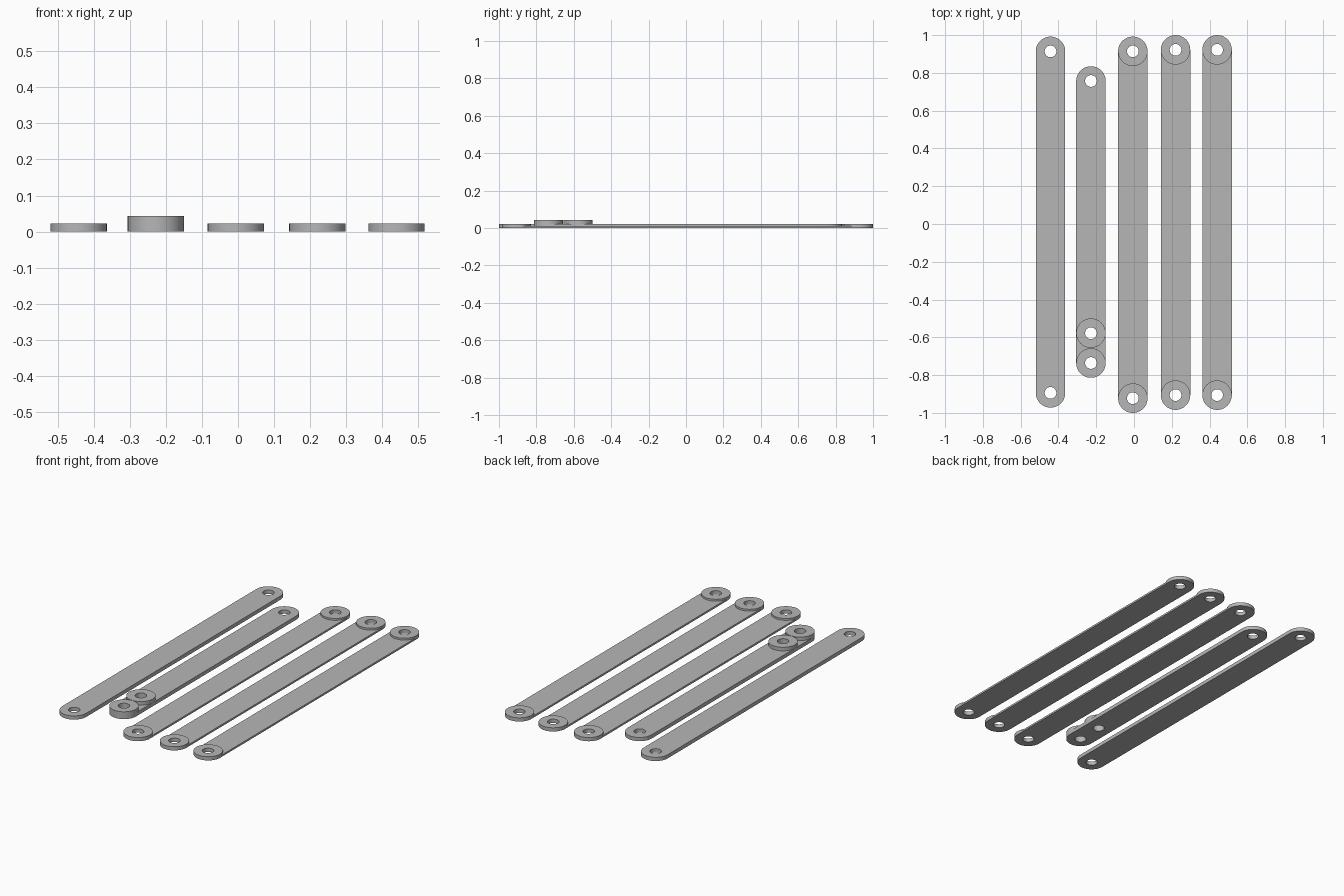
import bpy, bmesh, math

if "Cube" in bpy.data.objects:
    bpy.data.objects.remove(bpy.data.objects["Cube"])

R = 0.078        # rounded end and boss radius
HOLE = 0.031     # pin hole radius
THIN, THICK = 0.011, 0.022
SEG = 48

grey = bpy.data.materials.new("light_grey")
grey.diffuse_color = (0.47, 0.47, 0.47, 1)
grey.use_nodes = True
grey.node_tree.nodes["Principled BSDF"].inputs["Base Color"].default_value = grey.diffuse_color


def arc(cx, cy, r, a0, a1, n, closed=False):
    """Points along an arc; the end point is left out for full circles."""
    steps = n if closed else n + 1
    return [(cx + r * math.cos(a0 + (a1 - a0) * i / n),
             cy + r * math.sin(a0 + (a1 - a0) * i / n)) for i in range(steps)]


def circle(cx, cy, r):
    return arc(cx, cy, r, 0, 2 * math.pi, SEG, True)


def plate(name, loops, z0, z1):
    """Flat plate from an outline loop and hole loops, extruded z0 to z1."""
    bm = bmesh.new()
    edges = []
    for pts in loops:
        vs = [bm.verts.new((x, y, z0)) for x, y in pts]
        edges += [bm.edges.new((vs[i], vs[(i + 1) % len(vs)])) for i in range(len(vs))]
    bmesh.ops.triangle_fill(bm, use_beauty=True, use_dissolve=False,
                            edges=edges, normal=(0, 0, 1))
    ext = bmesh.ops.extrude_face_region(bm, geom=bm.faces[:], use_keep_orig=True)
    top = [g for g in ext["geom"] if isinstance(g, bmesh.types.BMVert)]
    bmesh.ops.translate(bm, verts=top, vec=(0, 0, z1 - z0))
    bmesh.ops.recalc_face_normals(bm, faces=bm.faces[:])
    me = bpy.data.meshes.new(name)
    bm.to_mesh(me)
    bm.free()
    me.materials.append(grey)
    ob = bpy.data.objects.new(name, me)
    bpy.context.collection.objects.link(ob)
    bpy.ops.object.select_all(action="DESELECT")
    ob.select_set(True)
    bpy.context.view_layer.objects.active = ob
    bpy.ops.object.shade_smooth_by_angle(angle=math.radians(30))


def link_bar(name, x, y0, y1, height, holes, bosses, boss_top):
    """Round-ended bar with pin holes and raised ring bosses."""
    outline = (arc(x, y1, R, 0, math.pi, SEG // 2)
               + arc(x, y0, R, math.pi, 2 * math.pi, SEG // 2))
    plate(name, [outline] + [circle(x, y, HOLE) for y in holes], 0, height)
    for i, y in enumerate(bosses):
        plate(f"{name}_boss_{i + 1}", [circle(x, y, R), circle(x, y, HOLE)],
              height, boss_top)


# Plain flat bar
link_bar("flat_bar", -0.442, -0.894, 0.914, THICK, (-0.894, 0.914), (), 0)

# Short bar with two bosses side by side at the front
link_bar("short_bar", -0.228, -0.736, 0.757, THICK,
         (-0.736, -0.578, 0.757), (-0.736, -0.578), 0.043)

# Thin bars with a boss at each end
for name, x, y0, y1 in (("middle_bar", -0.006, -0.922, 0.914),
                        ("inner_bar", 0.22, -0.906, 0.922),
                        ("outer_bar", 0.44, -0.906, 0.922)):
    link_bar(name, x, y0, y1, THIN, (y0, y1), (y0, y1), THICK)
